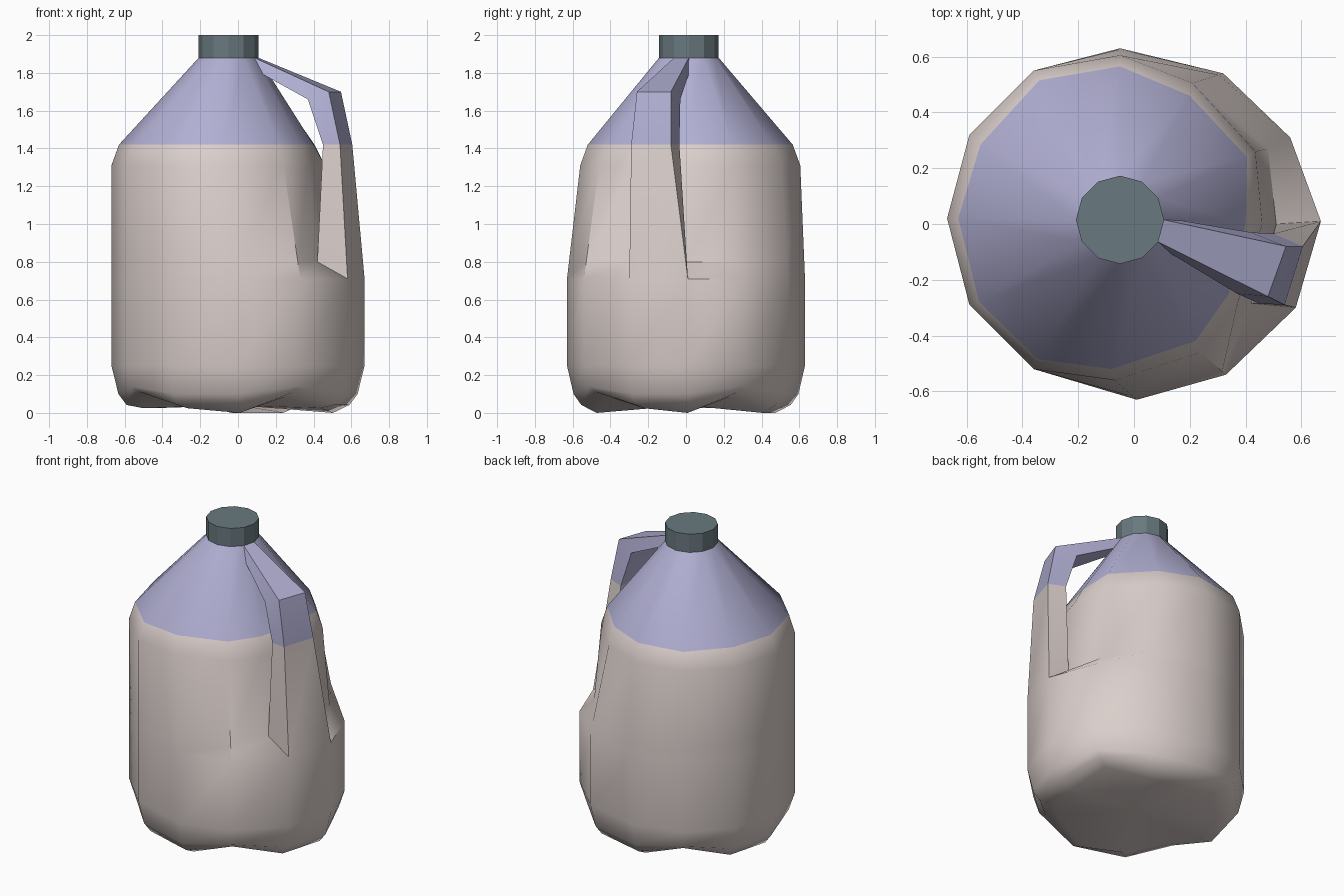
import bpy, bmesh, math

if "Cube" in bpy.data.objects:
    bpy.data.objects.remove(bpy.data.objects["Cube"])

def material(name, rgb):
    m = bpy.data.materials.new(name)
    m.diffuse_color = (*rgb, 1)
    m.use_nodes = True
    m.node_tree.nodes["Principled BSDF"].inputs["Base Color"].default_value = m.diffuse_color
    return m

CREAM = material("cream_plastic", (0.70, 0.62, 0.595))
LAVENDER = material("lavender_plastic", (0.44, 0.43, 0.65))
SLATE = material("slate_cap", (0.14, 0.19, 0.21))

N = 12
CX, CY = -0.05, 0.015          # neck axis
NECK_R = 0.158

# twelve-sided outlines, counter-clockwise from +x
OUTER = [(.67, .01), (.56, .31), (.32, .54), (-.05, .63), (-.36, .55), (-.59, .32),
         (-.67, .02), (-.59, -.29), (-.36, -.52), (.01, -.63), (.33, -.54), (.58, -.30)]
UPPER = [(.46, .0), (.435, .26), (.21, .505), (-.05, .605), (-.36, .55), (-.59, .32),
         (-.67, .02), (-.59, -.29), (-.36, -.52), (-.07, -.56), (.24, -.46), (.37, -.29)]
SHOULDER = [(.40, .0), (.405, .24), (.20, .46), (-.05, .565), (-.34, .515), (-.55, .285),
            (-.63, .02), (-.555, -.28), (-.345, -.485), (-.08, -.52), (.22, -.42), (.34, -.25)]
RECESS = {0: (.51, .0), 1: (.48, .27), 11: (.42, -.285)}

def neck(r, i):
    a = 2 * math.pi * i / N
    return CX + r * math.cos(a), CY + r * math.sin(a)

bm = bmesh.new()

def ring(points, z):
    return [bm.verts.new((x, y, z(i) if callable(z) else z))
            for i, (x, y) in enumerate(points)]

def scaled(s):
    return [(x * s, y * s) for x, y in OUTER]

# foot: four of the twelve columns are raised into notches
def foot_z(i):
    if i % 3 == 1:
        return 0.085
    return 0.0 if i in (0, 2, 3, 9) else 0.025

# recess ring above the ledge; other columns follow the straight wall
t = (0.80 - 0.71) / (1.31 - 0.71)
ledge = [RECESS.get(i, (o[0] + (u[0] - o[0]) * t, o[1] + (u[1] - o[1]) * t))
         for i, (o, u) in enumerate(zip(OUTER, UPPER))]

rings = [
    ring(scaled(.75), foot_z),
    ring(scaled(.88), lambda i: 0.11 if i % 3 == 1 else 0.042),
    ring(scaled(.945), lambda i: 0.14 if i % 3 == 1 else 0.10),
    ring(OUTER, 0.25),
    ring(OUTER, 0.71),
    ring(ledge, 0.80),
    ring(UPPER, 1.31),
    ring(SHOULDER, 1.42),
    ring([neck(NECK_R, i) for i in range(N)], 1.88),
]
for k in range(len(rings) - 1):
    a, b = rings[k], rings[k + 1]
    for i in range(N):
        j = (i + 1) % N
        if k == 4 and i == 11:
            continue               # the handle foot grows out of this ledge
        bm.faces.new((a[i], a[j], b[j], b[i]))

# underside, raised in the middle
mid = bm.verts.new((0, 0, 0.04))
for i in range(N):
    bm.faces.new((mid, rings[0][(i + 1) % N], rings[0][i]))
bm.faces.new(rings[-1])

# handle: sections as outer front, outer back, inner back, inner front
def section(pts):
    return [bm.verts.new(p) for p in pts]

low, led, top = rings[4], rings[5], rings[8]
sections = [
    [low[11], low[0], led[0], led[11]],
    section([(.54, -.29, 1.42), (.605, -.08, 1.42), (.50, -.035, 1.42), (.45, -.285, 1.42)]),
    section([(.48, -.26, 1.70), (.545, -.08, 1.70), (.42, -.03, 1.66), (.37, -.25, 1.66)]),
    [top[11], top[0]] + section([(.17, .012, 1.785), (.135, -.108, 1.79)]),
]
for a, b in zip(sections, sections[1:]):
    for i in range(4):
        j = (i + 1) % 4
        bm.faces.new((a[i], a[j], b[j], b[i]))

# lavender above the shoulder, cream below
for f in bm.faces:
    f.material_index = 1 if f.calc_center_median().z > 1.42 else 0

me = bpy.data.meshes.new("jug_body")
bm.to_mesh(me)
bm.free()
me.materials.append(CREAM)
me.materials.append(LAVENDER)
body = bpy.data.objects.new("jug_body", me)
bpy.context.collection.objects.link(body)
bpy.context.view_layer.objects.active = body
body.select_set(True)
bpy.ops.object.shade_smooth_by_angle(angle=math.radians(42))
body.select_set(False)

# screw cap, flat twelve-sided
bpy.ops.mesh.primitive_cylinder_add(vertices=N, radius=NECK_R, depth=0.12,
                                    location=(CX, CY, 1.94),
                                    rotation=(0, 0, 0))
cap = bpy.context.object
cap.name = "cap"
cap.data.materials.append(SLATE)
